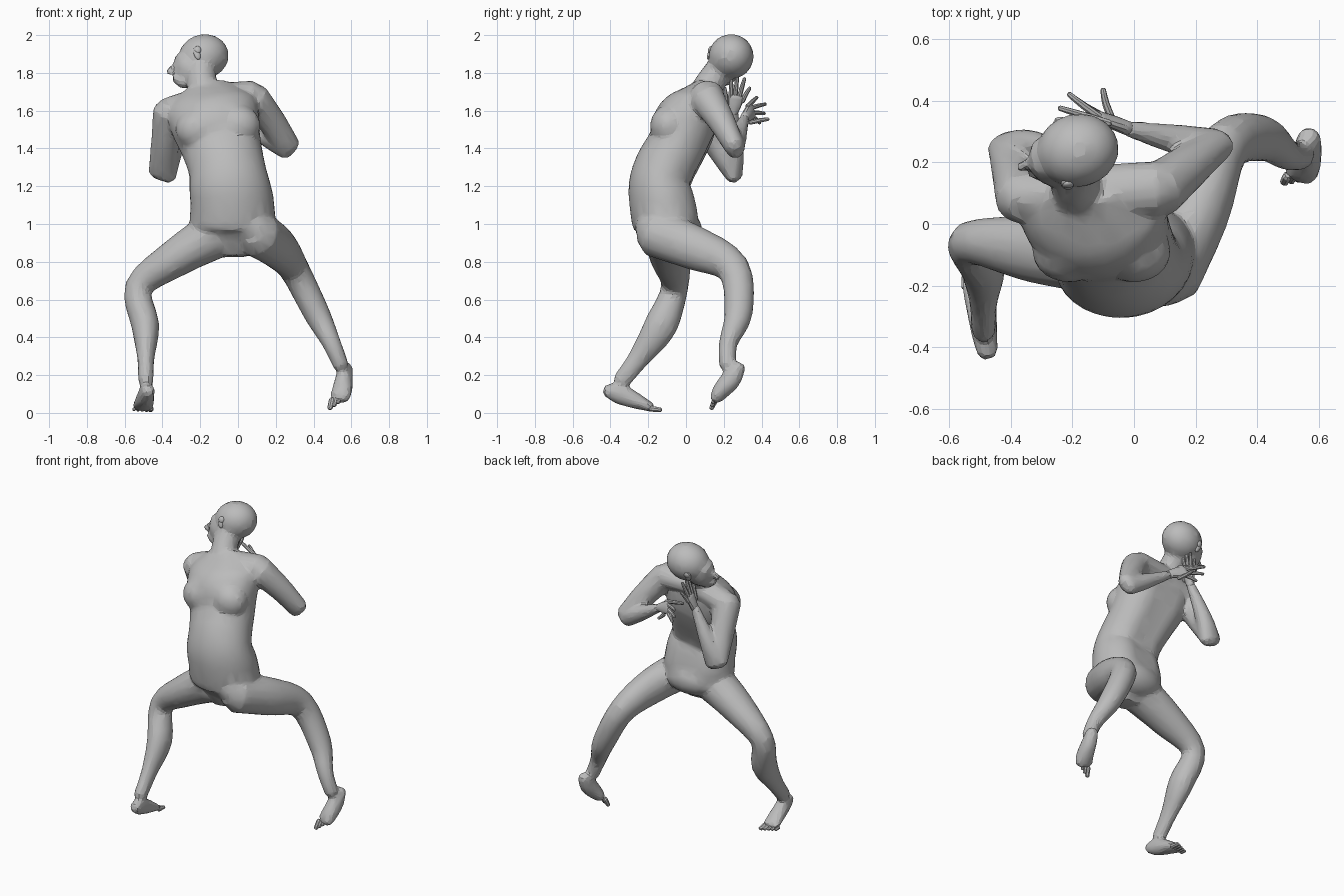
import bpy, bmesh, math
from mathutils import Vector, Matrix

if "Cube" in bpy.data.objects:
    bpy.data.objects.remove(bpy.data.objects["Cube"])

clay = bpy.data.materials.new("grey_clay")
clay.use_nodes = True
GREY = (0.5, 0.5, 0.5, 1)
clay.diffuse_color = GREY
clay.node_tree.nodes["Principled BSDF"].inputs["Base Color"].default_value = GREY


def smooth_path(rows, steps):
    """Catmull-Rom through rows of (x, y, z, side radius, depth radius)."""
    p = [Vector(r) for r in rows]
    p = [p[0] * 2 - p[1]] + p + [p[-1] * 2 - p[-2]]
    out = []
    for a, b, c, d in zip(p, p[1:], p[2:], p[3:]):
        for i in range(steps):
            t = i / steps
            out.append(b + ((c - a) * t + (a * 2 - b * 5 + c * 4 - d) * t * t
                            + (b * 3 - a - c * 3 + d) * t ** 3) * 0.5)
    return out + [p[-2]]


def loft(bm, rows, side=(1, 0, 0), sides=16, steps=4, groove=0.0):
    """Rounded elliptical tube; groove dents the +depth side."""
    path = smooth_path(rows, steps)
    pos = [r.to_3d() for r in path]
    last = len(path) - 1
    rings = []

    def ring(k, shift, scale):
        tan = (pos[min(k + 1, last)] - pos[max(k - 1, 0)]).normalized()
        u = Vector(side) - tan * tan.dot(Vector(side))
        u.normalize()
        v = tan.cross(u)
        rx, ry = path[k][3] * scale, path[k][4] * scale
        c = pos[k] + tan * shift * min(rx, ry)
        verts = []
        for i in range(sides):
            a = math.tau * i / sides
            dent = 1 - groove * max(0, math.sin(a)) ** 12
            verts.append(bm.verts.new(c + u * rx * math.cos(a) + v * ry * math.sin(a) * dent))
        rings.append(verts)

    ring(0, -1, 0.6)
    for k in range(last + 1):
        ring(k, 0, 1)
    ring(last, 1, 0.6)
    for a, b in zip(rings, rings[1:]):
        for i in range(sides):
            j = (i + 1) % sides
            bm.faces.new((a[i], a[j], b[j], b[i]))
    bm.faces.new(rings[0][::-1])
    bm.faces.new(rings[-1])


def blob(bm, centre, radii, frame=None):
    """Ellipsoid, optionally turned by a frame."""
    m = Matrix.Translation(centre) @ (frame or Matrix()) @ Matrix.Diagonal((*radii, 1))
    bmesh.ops.create_uvsphere(bm, u_segments=20, v_segments=12, radius=1, matrix=m)


def finish(bm, name, angle=14):
    bmesh.ops.recalc_face_normals(bm, faces=bm.faces)
    mesh = bpy.data.meshes.new(name)
    bm.to_mesh(mesh)
    bm.free()
    mesh.materials.append(clay)
    ob = bpy.data.objects.new(name, mesh)
    bpy.context.scene.collection.objects.link(ob)
    bpy.ops.object.select_all(action='DESELECT')
    ob.select_set(True)
    bpy.context.view_layer.objects.active = ob
    if name == "body":
        # Fuse the overlapping parts into one skin
        m = ob.modifiers.new("fuse", 'REMESH')
        m.mode, m.voxel_size = 'VOXEL', 0.011
        m = ob.modifiers.new("soften", 'SMOOTH')
        m.factor, m.iterations = 0.5, 8
        m = ob.modifiers.new("facet", 'DECIMATE')
        m.ratio = 0.1
        for mod in list(ob.modifiers):
            bpy.ops.object.modifier_apply(modifier=mod.name)
    bpy.ops.object.shade_smooth_by_angle(angle=math.radians(angle))


body = bmesh.new()

# Torso from crotch to collar, with a spine groove
loft(body, [(-.03, -.1, .9, .13, .12), (-.03, -.095, .98, .22, .18),
            (-.03, -.115, 1.1, .222, .184), (-.045, -.132, 1.2, .214, .172),
            (-.06, -.1, 1.3, .203, .172), (-.09, -.035, 1.42, .214, .168),
            (-.12, .005, 1.53, .235, .18), (-.14, .055, 1.62, .235, .145),
            (-.15, .09, 1.69, .17, .09)],
     side=(1, .03, .2), sides=32, groove=0.16)
# Chest, seat and forward hip
for x, z in ((-.21, 1.5), (.0, 1.52)):
    blob(body, (x, -.09, z), (.12, .1, .11))
blob(body, (-.025, -.03, .965), (.19, .117, .11))
blob(body, (.08, -.15, .98), (.125, .12, .1))

# Shoulder slope and neck
loft(body, [(-.34, .09, 1.6, .08, .08), (-.14, .1, 1.67, .09, .07),
            (.08, .115, 1.68, .09, .08)], side=(0, 1, 0))
loft(body, [(-.16, .07, 1.64, .1, .09), (-.19, .13, 1.75, .08, .078),
            (-.2, .21, 1.85, .08, .08)])

# Arms
loft(body, [(-.36, .08, 1.6, .09, .088), (-.385, .165, 1.43, .076, .075),
            (-.398, .25, 1.27, .077, .052)])
loft(body, [(-.398, .25, 1.26, .074, .05), (-.345, .255, 1.39, .054, .052),
            (-.24, .25, 1.6, .028, .026)])
loft(body, [(.08, .11, 1.67, .092, .085), (.18, .19, 1.54, .072, .075),
            (.265, .26, 1.405, .054, .068)], side=(0, 1, 0))
loft(body, [(.265, .26, 1.4, .05, .062), (.15, .272, 1.46, .05, .05),
            (-.025, .31, 1.56, .026, .026)], side=(0, 1, 0))

# Legs
loft(body, [(-.12, -.1, .945, .13, .13), (-.33, -.08, .82, .102, .11),
            (-.525, -.06, .665, .075, .072), (-.49, -.135, .46, .074, .088),
            (-.488, -.25, .29, .046, .058), (-.488, -.345, .165, .04, .047)])
loft(body, [(.1, -.165, .95, .12, .125), (.21, .04, .875, .102, .118),
            (.295, .25, .765, .08, .088), (.415, .278, .53, .07, .075),
            (.495, .224, .37, .05, .05), (.545, .22, .25, .042, .045)])

# Feet
loft(body, [(-.475, -.415, .118, .036, .038), (-.485, -.35, .1, .043, .055),
            (-.495, -.26, .062, .052, .042), (-.505, -.185, .03, .058, .024)])
loft(body, [(.568, .283, .245, .038, .035), (.562, .24, .18, .047, .055),
            (.55, .185, .115, .055, .046), (.535, .163, .08, .056, .034)], side=(1, .05, .45))

# Head: skull, face, jaw, brow and nose, in a turned and tilted frame
fwd = Vector((-.95, -.2, -.2)).normalized()
up = Vector((0, .35, .93))
up = (up - fwd * up.dot(fwd)).normalized()
lat = up.cross(fwd)
frame = Matrix((fwd, lat, up)).transposed().to_4x4()
skull = Vector((-.19, .235, 1.88))


def head_at(f, l, u):
    return skull + fwd * f + lat * l + up * u


blob(body, head_at(-.01, 0, .005), (.135, .12, .118), frame)
blob(body, head_at(.08, 0, -.04), (.085, .085, .1), frame)
blob(body, head_at(.125, 0, -.11), (.048, .045, .036), frame)
blob(body, head_at(.115, 0, .015), (.035, .065, .03), frame)
blob(body, head_at(.168, 0, -.088), (.02, .032, .02), frame)
loft(body, [(*head_at(.15, 0, -.005), .012, .014), (*head_at(.196, 0, -.04), .02, .02)],
     side=lat, sides=10)
finish(body, "body")

# Ears
for name, s in (("left_ear", 1), ("right_ear", -1)):
    ear = bmesh.new()
    blob(ear, head_at(.043, .105 * s, -.005), (.018, .012, .036), frame)
    blob(ear, head_at(.035, .112 * s, .012), (.018, .01, .02), frame)
    finish(ear, name, 35)


def hand(name, wrist, palm, side, width, digits):
    """Flattened palm with a bent tube for each digit."""
    bm = bmesh.new()
    wrist, palm = Vector(wrist), Vector(palm)
    loft(bm, [(*wrist, .026, .024), (*wrist.lerp(palm, .5), width * .85, .022),
              (*palm, width, .016)], side=side, sides=12)
    for offset, tip in digits:
        tip = Vector(tip)
        start = wrist.lerp(palm, .9 - abs(offset) ** 4 * .4) + Vector(side).normalized() * offset * width
        mid = start.lerp(tip, .5) + (palm - wrist).normalized() * .006
        loft(bm, [(*start, .013, .013), (*mid, .012, .012), (*tip, .009, .009)],
             side=(.3, .8, .5), sides=8, steps=2)
    finish(bm, name, 30)


hand("right_hand", (-.24, .25, 1.59), (-.215, .265, 1.675), (-.1, 1, 0), .044,
     [(-1, (-.2, .205, 1.72)), (-.6, (-.19, .24, 1.765)), (-.1, (-.19, .272, 1.785)),
      (.4, (-.19, .31, 1.77)), (.85, (-.2, .338, 1.72))])
hand("left_hand", (-.02, .31, 1.56), (-.115, .348, 1.6), (-.1, .25, -.9), .044,
     [(1, (-.1, .435, 1.555)), (.6, (-.17, .39, 1.535)), (.2, (-.205, .415, 1.585)),
      (-.4, (-.21, .42, 1.635)), (-.85, (-.24, .375, 1.67))])


def toes(name, big, small, reach):
    """Row of five toes, the first one largest."""
    bm = bmesh.new()
    for i in range(5):
        root = Vector(big).lerp(Vector(small), i / 4)
        r = .016 - .0015 * i
        tip = root + Vector(reach) * (1 - .08 * i)
        loft(bm, [(*root, r, r), (*root.lerp(tip, .5), r * .95, r * .9), (*tip, r * .9, r * .75)],
             side=(1, 0, .3), sides=8, steps=2)
    finish(bm, name, 30)


toes("right_toes", (-.462, -.185, .022), (-.55, -.205, .02), (0, .05, -.006))
toes("left_toes", (.497, .155, .07), (.58, .165, .115), (-.01, -.02, -.045))
